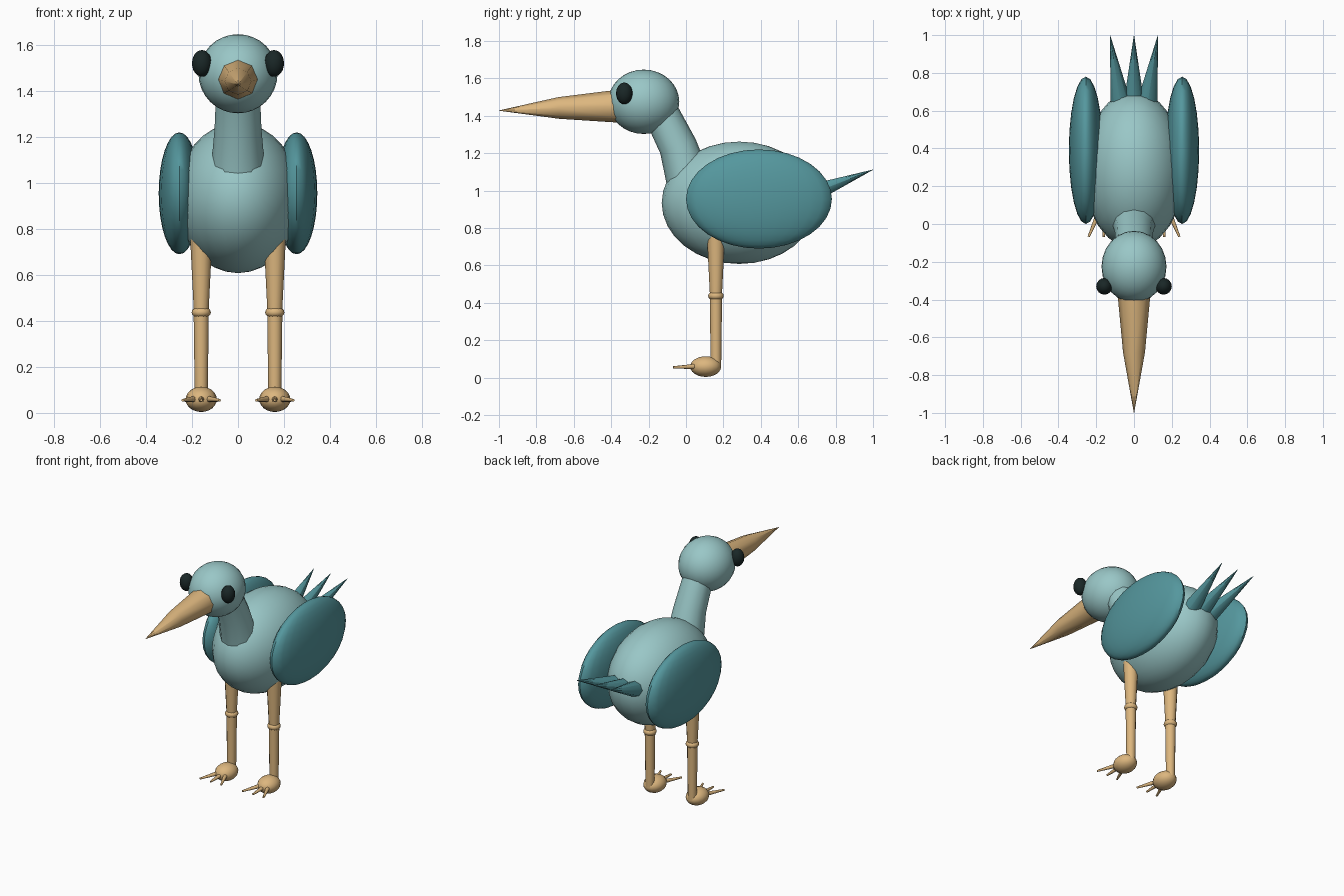
import bpy, math
from mathutils import Vector

if "Cube" in bpy.data.objects:
    bpy.data.objects.remove(bpy.data.objects["Cube"])


def material(name, rgb):
    m = bpy.data.materials.new(name)
    m.diffuse_color = (*rgb, 1)
    m.use_nodes = True
    m.node_tree.nodes["Principled BSDF"].inputs["Base Color"].default_value = m.diffuse_color
    return m


PALE = material("pale_teal", (0.32, 0.57, 0.57))
TEAL = material("deep_teal", (0.09, 0.31, 0.34))
HORN = material("tan", (0.72, 0.47, 0.21))
DARK = material("eye_dark", (0.01, 0.02, 0.02))


def finish(ob, name, mat, angle=40):
    ob.name = name
    ob.data.materials.append(mat)
    bpy.ops.object.shade_smooth_by_angle(angle=math.radians(angle))
    return ob


def ball(name, loc, radii, mat, segs=24, rings=16):
    bpy.ops.mesh.primitive_uv_sphere_add(segments=segs, ring_count=rings, radius=1, location=loc)
    ob = bpy.context.object
    ob.scale = radii
    bpy.ops.object.transform_apply(location=False, rotation=False, scale=True)
    return finish(ob, name, mat)


def tube(name, path, mat, sides=12):
    """Skin a path of (point, radius) with rings; radius 0 makes a tip."""
    pts = [Vector(p) for p, r in path]
    verts, faces = [], []
    for i, (p, r) in enumerate(path):
        d = (pts[min(i + 1, len(pts) - 1)] - pts[max(i - 1, 0)]).normalized()
        u = d.cross(Vector((1, 0, 0)))
        if u.length < 0.01:
            u = d.cross(Vector((0, 1, 0)))
        u.normalize()
        v = d.cross(u)
        r = max(r, 0.0008)
        for k in range(sides):
            a = 2 * math.pi * k / sides
            verts.append(pts[i] + r * (u * math.cos(a) + v * math.sin(a)))
    for i in range(len(path) - 1):
        for k in range(sides):
            a, b = i * sides + k, i * sides + (k + 1) % sides
            faces.append((a, b, b + sides, a + sides))
    n = len(verts)
    faces += [tuple(reversed(range(sides))), tuple(range(n - sides, n))]
    me = bpy.data.meshes.new(name)
    me.from_pydata(verts, [], faces)
    ob = bpy.data.objects.new(name, me)
    bpy.context.collection.objects.link(ob)
    bpy.ops.object.select_all(action='DESELECT')
    bpy.context.view_layer.objects.active = ob
    ob.select_set(True)
    return finish(ob, name, mat, 50)


# Body, neck and head
ball("body", (0, 0.285, 0.935), (0.27, 0.415, 0.327), PALE)
tube("neck", [((0, 0.025, 1.01), 0.122), ((0, -0.042, 1.235), 0.102),
              ((0, -0.15, 1.45), 0.093)], PALE)
ball("head", (0, -0.226, 1.475), (0.172, 0.19, 0.172), PALE)

# Beak
tube("beak", [((0, -0.34, 1.452), 0.09), ((0, -0.68, 1.442), 0.058),
              ((0, -1.0, 1.428), 0)], HORN, 8)

# Tail feathers
for i in (-1, 0, 1):
    tube(f"tail_feather_{i + 2}", [((0.055 * i, 0.55, 0.936), 0.068),
                                   ((0.127 * i, 1.0, 1.112), 0)], TEAL, 8)

# Paired parts
for side, s in (("left", -1), ("right", 1)):
    x = 0.16 * s
    ball(f"{side}_wing", (0.255 * s, 0.39, 0.955), (0.09, 0.39, 0.265), TEAL)
    ball(f"{side}_eye", (0.157 * s, -0.33, 1.52), (0.043, 0.044, 0.058), DARK, 16, 12)
    # Leg
    tube(f"{side}_upper_leg", [((x, 0.16, 0.80), 0.05), ((x, 0.16, 0.437), 0.032)], HORN)
    ball(f"{side}_knee", (x, 0.16, 0.437), (0.042, 0.042, 0.027), HORN, 16, 8)
    tube(f"{side}_lower_leg", [((x, 0.16, 0.437), 0.033), ((x, 0.16, 0.06), 0.028)], HORN)
    # Foot and toes
    ball(f"{side}_foot", (x, 0.105, 0.059), (0.068, 0.083, 0.055), HORN, 16, 12)
    for t in (-1, 0, 1):
        tube(f"{side}_toe_{t + 2}", [((x + 0.03 * t, 0.05, 0.06), 0.014),
                                     ((x + 0.08 * t, -0.068, 0.055), 0.006)], HORN, 8)
